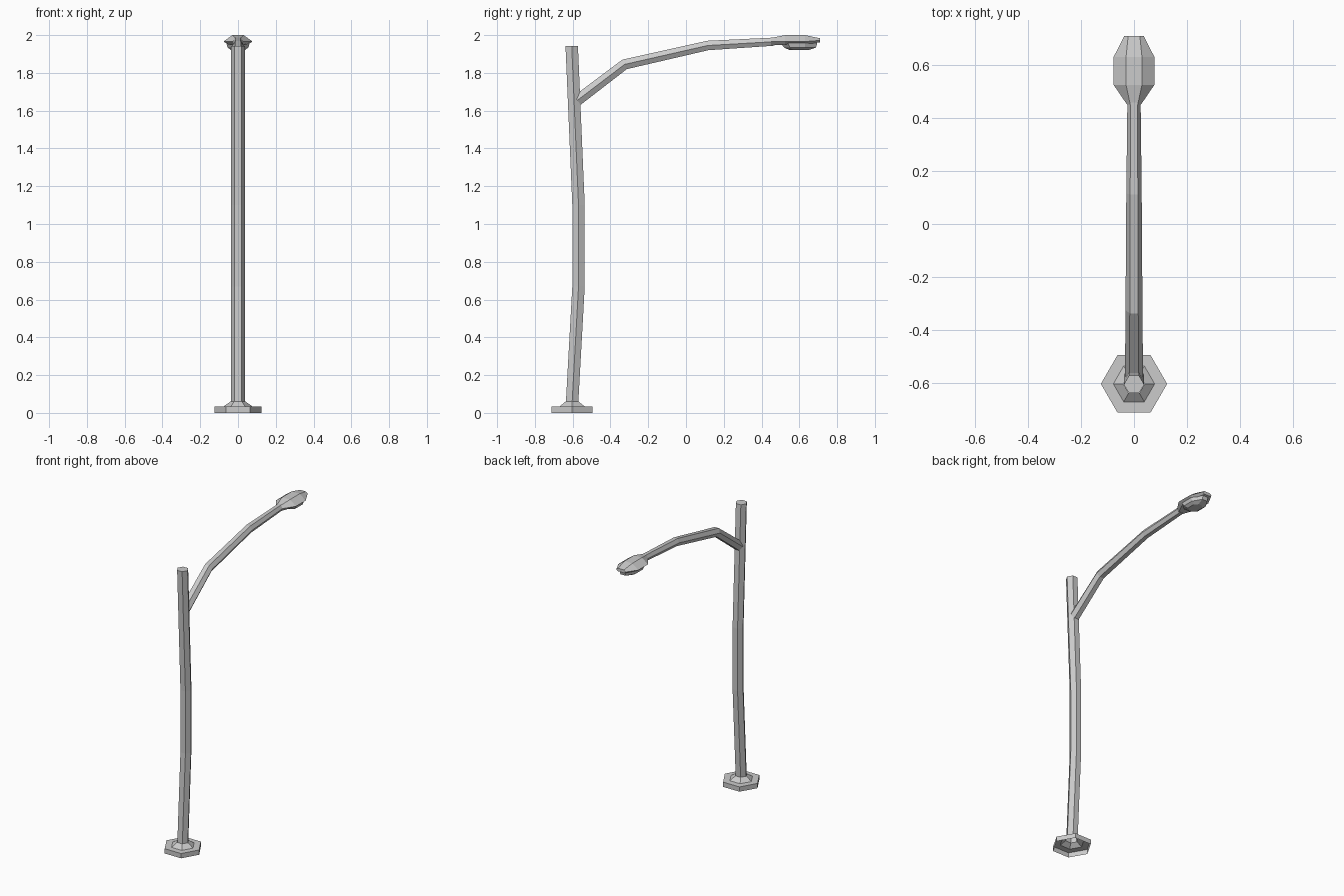
import bpy, bmesh, math
from mathutils import Vector

if "Cube" in bpy.data.objects:
    bpy.data.objects.remove(bpy.data.objects["Cube"])


def hex_ring(y, z, r, n=(1, 0)):
    """Hexagon with points along x; n is its other axis in the yz plane."""
    pts = []
    for i in range(6):
        a = math.tau * i / 6
        s = r * math.sin(a)
        pts.append((r * math.cos(a), y + n[0] * s, z + n[1] * s))
    return pts


def loft(name, rings, cap_start=True, cap_end=True):
    """Skin a list of equal-sized rings into one flat-shaded object."""
    bm = bmesh.new()
    vr = [[bm.verts.new(p) for p in ring] for ring in rings]
    for a, b in zip(vr, vr[1:]):
        for i in range(len(a)):
            j = (i + 1) % len(a)
            bm.faces.new((a[i], a[j], b[j], b[i]))
    if cap_start:
        bm.faces.new(vr[0][::-1])
    if cap_end:
        bm.faces.new(vr[-1])
    bmesh.ops.recalc_face_normals(bm, faces=bm.faces)
    me = bpy.data.meshes.new(name)
    bm.to_mesh(me)
    bm.free()
    ob = bpy.data.objects.new(name, me)
    bpy.context.collection.objects.link(ob)
    return ob


# Hollow stepped foot, open underneath
foot = [(0.0, 0.125), (0.033, 0.125), (0.033, 0.078), (0.06, 0.04)]
loft("base_foot", [hex_ring(-0.603, z, r) for z, r in foot], False, False)

# Gently bowed pole
pole = [(-0.603, 0.055), (-0.569, 0.67), (-0.569, 1.10), (-0.605, 1.942)]
loft("pole", [hex_ring(y, z, 0.038) for y, z in pole], False, True)

# Bent arm, tapering toward the lamp
arm = [(-0.575, 1.655), (-0.325, 1.845), (0.115, 1.945), (0.46, 1.965)]
radii = [0.034, 0.032, 0.029, 0.025]
pts = [Vector(p) for p in arm]
rings = []
for i, p in enumerate(pts):
    t = Vector((0, 0))
    if i > 0:
        t += (p - pts[i - 1]).normalized()
    if i < len(pts) - 1:
        t += (pts[i + 1] - p).normalized()
    t.normalize()
    rings.append(hex_ring(p.x, p.y, radii[i], (-t.y, t.x)))
loft("arm", rings)


def lamp_ring(y, half_w, top_w, top_z, mid_z, low_w, low_z):
    return [(half_w, y, mid_z), (top_w, y, top_z), (-top_w, y, top_z),
            (-half_w, y, mid_z), (-low_w, y, low_z), (low_w, y, low_z)]


# Lamp housing
loft("lamp_housing", [
    lamp_ring(0.45, 0.026, 0.014, 1.985, 1.965, 0.014, 1.945),
    lamp_ring(0.525, 0.077, 0.03, 2.0, 1.966, 0.05, 1.95),
    lamp_ring(0.63, 0.077, 0.03, 2.0, 1.966, 0.05, 1.95),
    lamp_ring(0.71, 0.036, 0.022, 1.983, 1.972, 0.025, 1.962)])


def lens_ring(z, w, w_end, y0, y1, y2, y3):
    return [(-w_end, y0, z), (w_end, y0, z), (w, y1, z), (w, y2, z),
            (w_end, y3, z), (-w_end, y3, z), (-w, y2, z), (-w, y1, z)]


# Faceted lens under the housing
loft("lamp_lens", [
    lens_ring(1.958, 0.062, 0.02, 0.50, 0.54, 0.63, 0.695),
    lens_ring(1.934, 0.055, 0.02, 0.52, 0.55, 0.63, 0.688),
    lens_ring(1.92, 0.035, 0.014, 0.55, 0.57, 0.62, 0.645)])
